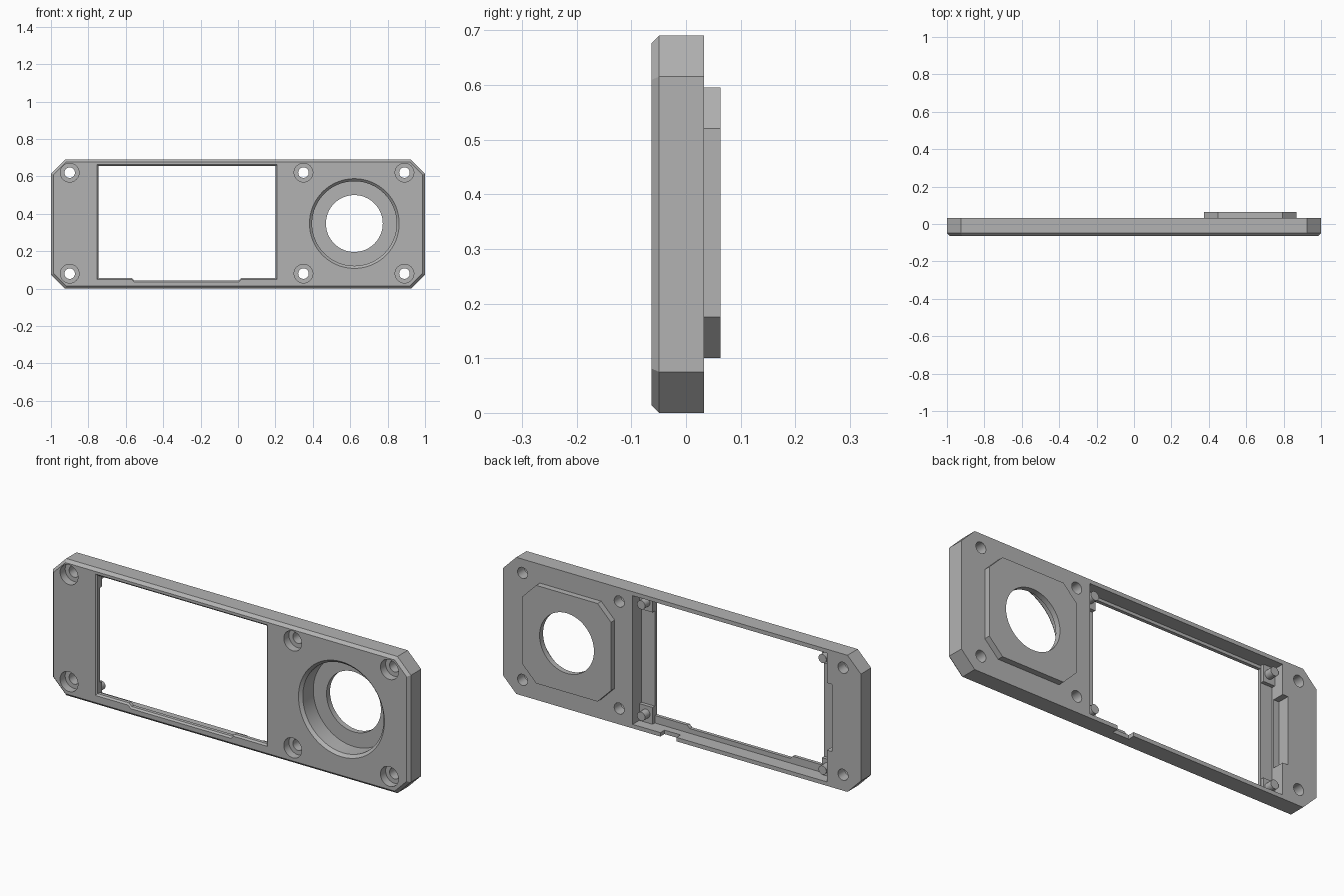
import bpy, bmesh, math

if "Cube" in bpy.data.objects:
    bpy.data.objects.remove(bpy.data.objects["Cube"])

grey = bpy.data.materials.new("grey")
grey.use_nodes = True
grey.diffuse_color = (0.45, 0.45, 0.45, 1)
grey.node_tree.nodes["Principled BSDF"].inputs["Base Color"].default_value = (0.45, 0.45, 0.45, 1)

FRONT, BACK, HEIGHT = -0.063, 0.033, 0.69
FLOOR = -0.038            # depth of the rear pocket floor
THROUGH = 0.1             # beyond the rearmost face


def loft(name, sections):
    """Solid through (y, outline) sections, outlines being (x, z) loops."""
    bm = bmesh.new()
    rings = [[bm.verts.new((x, y, z)) for x, z in pts] for y, pts in sections]
    for a, b in zip(rings, rings[1:]):
        for i in range(len(a)):
            j = (i + 1) % len(a)
            bm.faces.new((a[i], a[j], b[j], b[i]))
    bm.faces.new(rings[0])
    bm.faces.new(rings[-1])
    bmesh.ops.recalc_face_normals(bm, faces=bm.faces)
    mesh = bpy.data.meshes.new(name)
    bm.to_mesh(mesh)
    bm.free()
    mesh.materials.append(grey)
    ob = bpy.data.objects.new(name, mesh)
    bpy.context.collection.objects.link(ob)
    return ob


def rect(x0, x1, z0, z1):
    return [(x0, z0), (x1, z0), (x1, z1), (x0, z1)]


def octagon(x0, x1, z0, z1, c, d=0):
    """Rectangle with cut corners, inset by d."""
    x0, x1, z0, z1, c = x0 + d, x1 - d, z0 + d, z1 - d, c - 0.586 * d
    return [(x0 + c, z0), (x1 - c, z0), (x1, z0 + c), (x1, z1 - c),
            (x1 - c, z1), (x0 + c, z1), (x0, z1 - c), (x0, z0 + c)]


def circle(x, z, r, n=48):
    return [(x + r * math.cos(math.tau * i / n), z + r * math.sin(math.tau * i / n))
            for i in range(n)]


def window(d=0):
    """Display opening with a shallow dip in its lower edge, grown by d."""
    x0, x1, z0, z1, dip = -0.745 - d, 0.2 + d, 0.058 - d, 0.655 + d, 0.044 - d
    return [(x0, z0), (-0.57, z0), (-0.555, dip), (0.005, dip), (0.02, z0),
            (x1, z0), (x1, z1), (x0, z1)]


def boolean(target, tool, operation):
    mod = target.modifiers.new(tool.name, 'BOOLEAN')
    mod.operation, mod.solver, mod.object = operation, 'EXACT', tool
    bpy.context.view_layer.objects.active = target
    bpy.ops.object.modifier_apply(modifier=mod.name)
    bpy.data.objects.remove(tool)


# Face plate with a bevelled front edge, and the raised boss behind the dial
outer = (-1, 1, 0, HEIGHT, 0.075)
panel = loft("panel", [(FRONT, octagon(*outer, d=0.014)), (FRONT + 0.014, octagon(*outer)),
                       (BACK, octagon(*outer))])
boss = loft("boss", [(0, octagon(0.375, 0.868, 0.1, 0.595, 0.075)),
                     (0.063, octagon(0.375, 0.868, 0.1, 0.595, 0.075))])
boolean(panel, boss, 'UNION')

# Rear pocket, its side widening and the cable slot in the bottom wall
cutters = [
    loft("pocket", [(FLOOR, rect(-0.81, 0.275, 0.02, 0.67)),
                    (THROUGH, rect(-0.81, 0.275, 0.02, 0.67))]),
    loft("pocket_side", [(FLOOR + 0.01, rect(-0.84, -0.7, 0.18, 0.52)),
                         (THROUGH, rect(-0.84, -0.7, 0.18, 0.52))]),
    loft("cable_slot", [(0, rect(0.03, 0.12, -0.1, 0.1)),
                        (THROUGH, rect(0.03, 0.12, -0.1, 0.1))]),
    loft("window", [(FRONT - 0.002, window(0.01)), (FRONT + 0.008, window()),
                    (THROUGH, window())]),
]

# Dial recess with a bevelled rim, and its centre hole
dial = (0.622, 0.348)
cutters += [
    loft("dial_recess", [(FRONT - 0.002, circle(*dial, 0.242, 64)),
                         (FRONT + 0.014, circle(*dial, 0.226, 64)),
                         (0.035, circle(*dial, 0.226, 64))]),
    loft("dial_hole", [(0, circle(*dial, 0.152, 64)), (THROUGH, circle(*dial, 0.152, 64))]),
]

# Counterbored screw holes
for x in (-0.9, 0.35, 0.89):
    for z in (0.08, 0.62):
        cutters.append(loft("counterbore", [(-0.1, circle(x, z, 0.05)), (-0.022, circle(x, z, 0.05))]))
        cutters.append(loft("screw_hole", [(-0.1, circle(x, z, 0.028)), (THROUGH, circle(x, z, 0.028))]))

for cutter in cutters:
    boolean(panel, cutter, 'DIFFERENCE')

# Locating pegs on corner pads inside the pocket
parts = [panel]
for side, x, x0, x1 in (("left", 0.237, 0.201, 0.28), ("right", -0.776, -0.815, -0.746)):
    for level, z, z0, z1 in (("lower", 0.065, 0.015, 0.105), ("upper", 0.628, 0.585, 0.675)):
        parts.append(loft(f"{side}_{level}_pad", [(FLOOR - 0.005, rect(x0, x1, z0, z1)),
                                                  (-0.02, rect(x0, x1, z0, z1))]))
        parts.append(loft(f"{side}_{level}_peg", [(-0.03, circle(x, z, 0.022, 32)),
                                                  (0.02, circle(x, z, 0.022, 32))]))

# Smooth the round walls while keeping edges sharp
bpy.ops.object.select_all(action='DESELECT')
for ob in parts:
    ob.select_set(True)
bpy.context.view_layer.objects.active = panel
bpy.ops.object.shade_smooth_by_angle(angle=math.radians(25))
